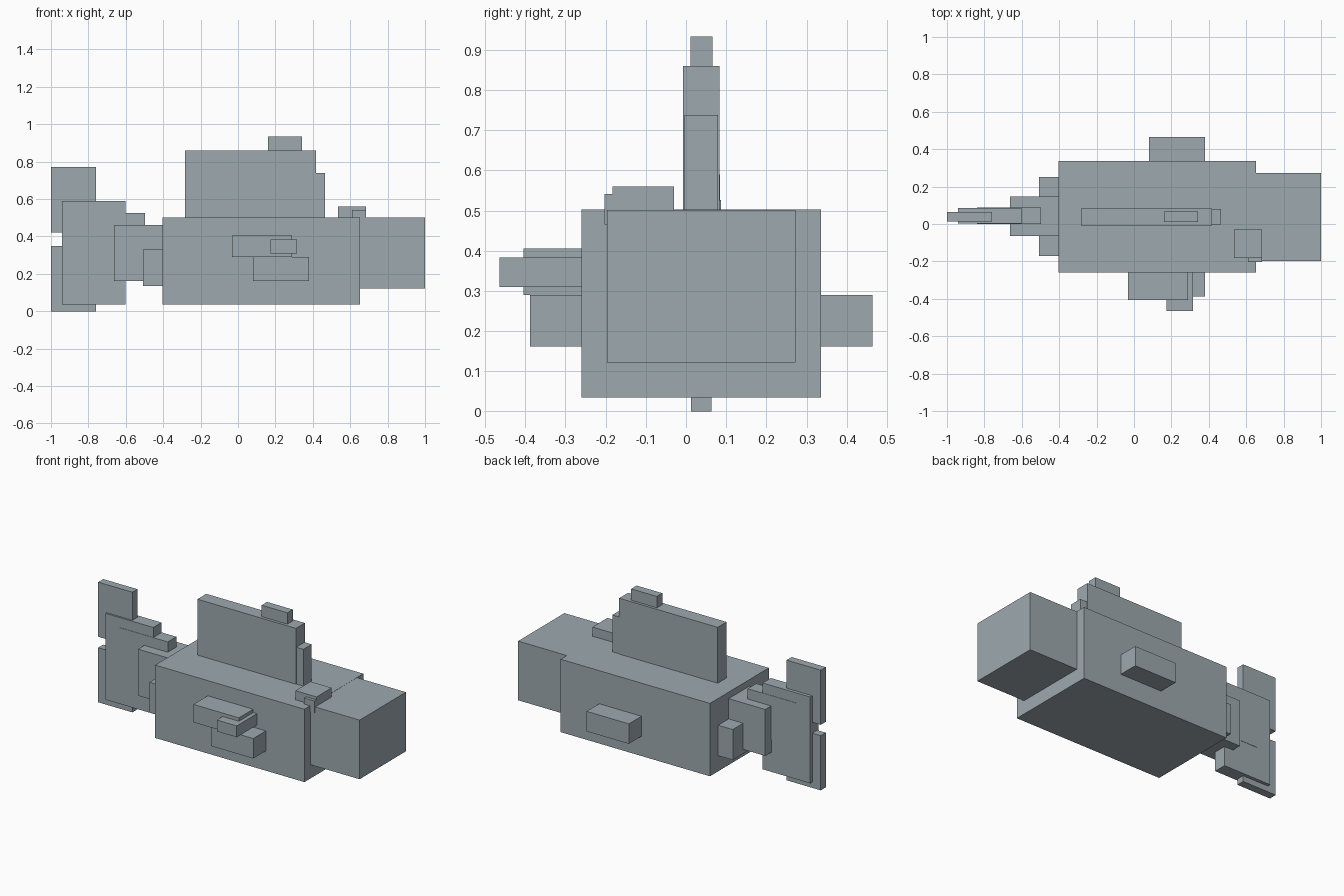
import bpy

# Single flat colour
mat = bpy.data.materials.new("blue_grey")
mat.diffuse_color = (0.34, 0.40, 0.43, 1.0)


def box(name, x, y, z):
    """Axis-aligned box from (min, max) ranges."""
    size = [r[1] - r[0] for r in (x, y, z)]
    centre = [(r[0] + r[1]) / 2 for r in (x, y, z)]
    bpy.ops.mesh.primitive_cube_add(size=1, location=centre)
    ob = bpy.context.object
    ob.name = name
    ob.scale = size
    bpy.ops.object.transform_apply(location=False, rotation=False, scale=True)
    ob.data.materials.append(mat)
    return ob


# Body and head
box("body", (-0.405, 0.653), (-0.26, 0.336), (0.035, 0.502))
box("head", (0.64, 1.0), (-0.197, 0.272), (0.122, 0.501))

# Dorsal fin with step and tip
box("dorsal_fin", (-0.283, 0.416), (-0.007, 0.083), (0.48, 0.86))
box("dorsal_fin_step", (0.1, 0.466), (-0.004, 0.08), (0.48, 0.738))
box("dorsal_fin_tip", (0.16, 0.342), (0.011, 0.066), (0.84, 0.933))

# Eye and brow
box("brow", (0.535, 0.685), (-0.183, -0.03), (0.495, 0.56))
box("eye", (0.61, 0.685), (-0.203, -0.14), (0.465, 0.541))

# Side fins
box("front_upper_fin", (-0.032, 0.29), (-0.405, -0.25), (0.29, 0.405))
box("front_fin_tip", (0.175, 0.316), (-0.464, -0.25), (0.31, 0.383))
for side, y in (("front", (-0.388, -0.25)), ("back", (0.325, 0.464))):
    box(side + "_lower_fin", (0.08, 0.38), y, (0.162, 0.29))

# Tail root, tapering backwards
box("tail_root", (-0.508, -0.395), (-0.17, 0.252), (0.135, 0.33))
box("tail_stem", (-0.664, -0.395), (-0.064, 0.146), (0.162, 0.46))

# Tail fin with proud middle plate and two lobes
box("tail_fin", (-0.94, -0.602), (0.002, 0.085), (0.037, 0.59))
box("tail_fin_plate", (-0.84, -0.498), (0.0, 0.087), (0.245, 0.526))
for name, z in (("upper_tail_lobe", (0.42, 0.77)), ("lower_tail_lobe", (0.0, 0.35))):
    box(name, (-1.0, -0.758), (0.013, 0.064), z)
